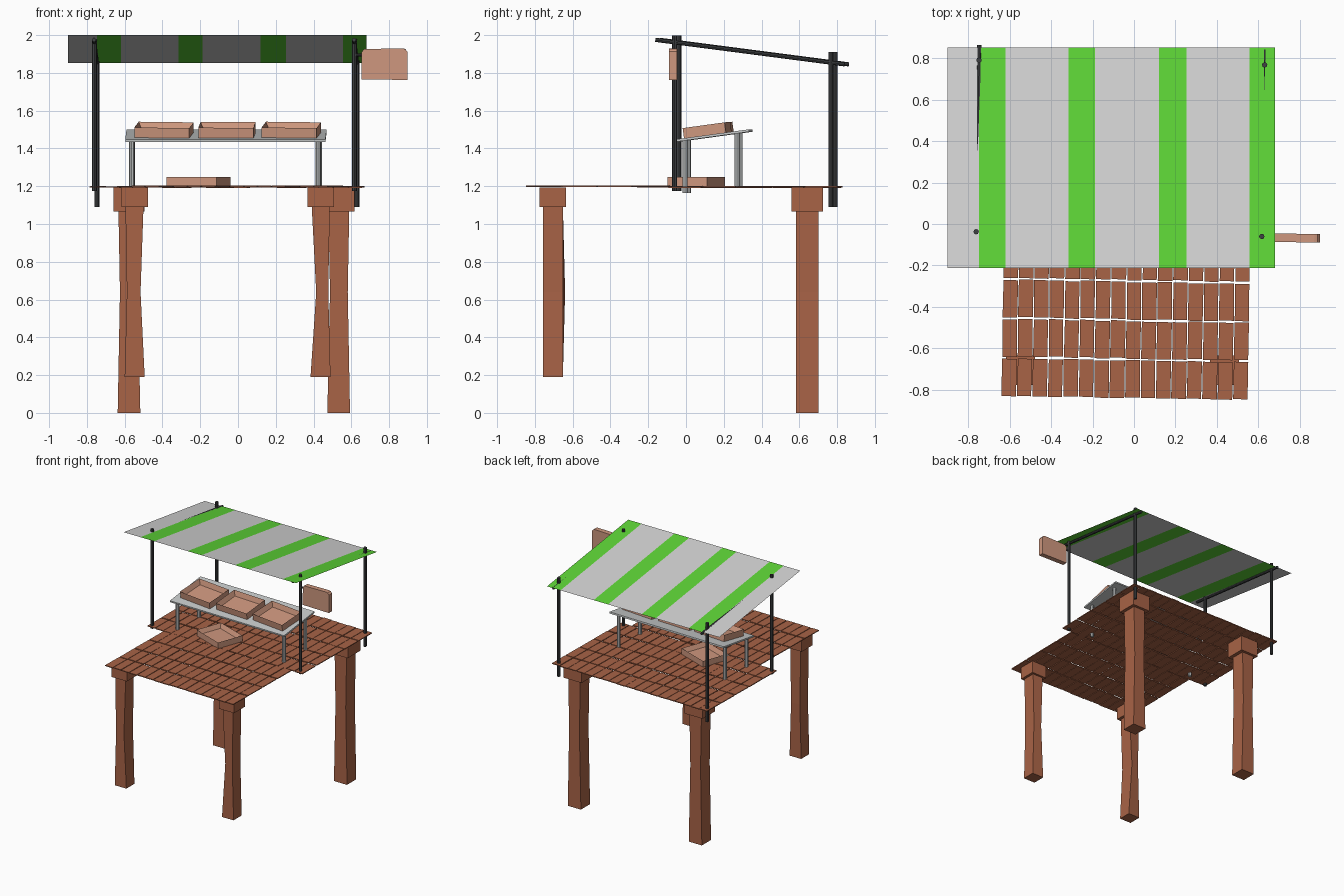
import bpy, bmesh, math, random
from mathutils import Matrix, Vector

if "Cube" in bpy.data.objects:
    bpy.data.objects.remove(bpy.data.objects["Cube"])

random.seed(4)
SKEW = Matrix.Rotation(math.radians(-0.95), 4, 'Z')   # whole stall sits slightly askew


def material(name, r, g, b):
    lin = lambda c: ((c / 255 + 0.055) / 1.055) ** 2.4 if c > 10 else c / 255 / 12.92
    m = bpy.data.materials.new(name)
    m.diffuse_color = (lin(r), lin(g), lin(b), 1)
    m.use_nodes = True
    m.node_tree.nodes["Principled BSDF"].inputs["Base Color"].default_value = m.diffuse_color
    return m


BROWN = material("brown_wood", 168, 99, 70)
CRATE = material("pale_wood", 206, 151, 126)
DARK = material("dark_metal", 62, 64, 66)
GREY = material("table_grey", 200, 203, 203)
CLOTH = material("cloth_grey", 212, 212, 212)
GREEN = material("cloth_green", 94, 213, 55)


def finish(name, bm, mats, matrix=None):
    if matrix:
        bm.transform(matrix)
    bmesh.ops.recalc_face_normals(bm, faces=bm.faces)
    me = bpy.data.meshes.new(name)
    bm.to_mesh(me)
    bm.free()
    for m in mats:
        me.materials.append(m)
    ob = bpy.data.objects.new(name, me)
    bpy.context.collection.objects.link(ob)
    return ob


def add_box(bm, c, s, rot=None):
    m = Matrix.Translation(c) @ (rot or Matrix()) @ Matrix.Diagonal((*s, 1))
    bmesh.ops.create_cube(bm, size=1, matrix=m)


def rod(name, a, b, r, mat, sides=8):
    a, b = Vector(a), Vector(b)
    bm = bmesh.new()
    bmesh.ops.create_cone(bm, cap_ends=True, segments=sides, radius1=r, radius2=r,
                          depth=(b - a).length)
    q = (b - a).to_track_quat('Z', 'Y').to_matrix().to_4x4()
    return finish(name, bm, [mat], SKEW @ Matrix.Translation((a + b) / 2) @ q)


# Heavy legs pinched at mid height, each with a block cap
def leg(name, x, y, z0, w, cap_w, cap_z, inner, bulge):
    s = 1 if x < 0 else -1            # direction of the inner side
    h = w / 2
    bm = bmesh.new()
    rings = []
    for z, pin, pout, by in ((z0, 0, 0, 0), (0.64, inner, 0.012, bulge), (cap_z + 0.01, 0.006, 0.004, 0)):
        xi, xo = x + s * (h - pin), x - s * (h - pout)
        rings.append([bm.verts.new(p) for p in
                      ((xo, y - h, z), (xi, y - h, z), (xi, y + h + by, z), (xo, y + h, z))])
    for lo, hi in zip(rings, rings[1:]):
        for i in range(4):
            j = (i + 1) % 4
            bm.faces.new((lo[i], lo[j], hi[j], hi[i]))
    bm.faces.new(rings[0])
    bm.faces.new(rings[-1])
    add_box(bm, (x, y, (cap_z + 1.193) / 2), (cap_w, cap_w, 1.193 - cap_z))
    finish(name, bm, [BROWN])


leg("front_leg_left", -0.547, -0.705, 0.19, 0.106, 0.14, 1.09, 0.022, 0.012)
leg("front_leg_right", 0.437, -0.705, 0.19, 0.106, 0.14, 1.09, 0.03, 0.012)
leg("back_leg_left", -0.577, 0.642, 0, 0.12, 0.165, 1.065, 0.014, 0)
leg("back_leg_right", 0.533, 0.642, 0, 0.12, 0.165, 1.065, 0.014, 0)


# Deck of short planks: narrow front section and wide back section
def deck(name, x0, x1, y0, y1, cols, rows, z):
    bm = bmesh.new()
    dx, dy = (x1 - x0) / cols, (y1 - y0) / rows
    for r in range(rows):
        for c in range(cols):
            rot = Matrix.Rotation(random.uniform(-0.012, 0.012), 4, 'Z')
            add_box(bm, (x0 + (c + 0.5) * dx, y0 + (r + 0.5) * dy + random.uniform(-0.003, 0.003),
                         z + random.uniform(-0.001, 0.001)),
                    (dx - random.uniform(0.003, 0.007), dy - 0.009, 0.007), rot)
    finish(name, bm, [BROWN], SKEW)


deck("deck_front", -0.627, 0.564, -0.842, -0.085, 16, 4, 1.199)
deck("deck_back", -0.788, 0.66, -0.085, 0.818, 19, 5, 1.196)

# Canopy posts, side beams and sign bracket
for side, x in (("left", -0.76), ("right", 0.617)):
    rod("front_post_" + side, (x, -0.05, 1.175), (x, -0.05, 1.998), 0.013, DARK)
    rod("back_post_" + side, (x, 0.777, 1.09), (x, 0.777, 1.91), 0.013, DARK)
    rod("canopy_beam_" + side, (x, -0.152, 1.975), (x, 0.85, 1.845), 0.011, DARK)
rod("sign_bracket", (0.617, -0.052, 1.895), (0.68, -0.052, 1.895), 0.007, DARK)

# Striped sloping canopy sheet
bm = bmesh.new()
edges = (-0.90, -0.747, -0.62, -0.315, -0.187, 0.12, 0.253, 0.557, 0.68)
cols = [(bm.verts.new((x, -0.213, 2.0)), bm.verts.new((x, 0.85, 1.853))) for x in edges]
for i, (a, b) in enumerate(zip(cols, cols[1:])):
    bm.faces.new((a[0], b[0], b[1], a[1])).material_index = i % 2
finish("canopy", bm, [CLOTH, GREEN])

# Blank hanging sign with clipped top corners
bm = bmesh.new()
outline = ((0.655, 1.765), (0.898, 1.763), (0.898, 1.912), (0.885, 1.927), (0.87, 1.93),
           (0.668, 1.926), (0.656, 1.91))
face = bm.faces.new([bm.verts.new((x, -0.075, z)) for x, z in outline])
ext = bmesh.ops.extrude_face_region(bm, geom=[face])
bmesh.ops.translate(bm, vec=(0, 0.041, 0),
                    verts=[v for v in ext["geom"] if isinstance(v, bmesh.types.BMVert)])
finish("sign_board", bm, [CRATE], SKEW)

# Sloping display table
TILT = Matrix.Rotation(math.radians(7.8), 4, 'X')
bm = bmesh.new()
add_box(bm, (-0.066, 0.146, 1.468), (1.06, 0.395, 0.013), TILT)
finish("table_top", bm, [GREY], SKEW)
for side, x in (("left", -0.563), ("right", 0.425)):
    rod("table_front_leg_" + side, (x, 0.002, 1.165), (x, 0.002, 1.447), 0.014, GREY)
    rod("table_back_leg_" + side, (x, 0.277, 1.198), (x, 0.277, 1.484), 0.014, GREY)


# Open crates
def crate(name, w, d, h, matrix):
    bm = bmesh.new()
    add_box(bm, (0, 0, h / 2), (w, d, h))
    bm.faces.ensure_lookup_table()
    bm.normal_update()
    top = max(bm.faces, key=lambda f: f.normal.z)
    bmesh.ops.inset_region(bm, faces=[top], thickness=0.026)
    bmesh.ops.translate(bm, verts=top.verts[:], vec=(0, 0, 0.014 - h))
    finish(name, bm, [CRATE], matrix)


for side, x, turn in (("left", -0.394, -5), ("middle", -0.06, -2), ("right", 0.28, -5)):
    crate("table_crate_" + side, 0.292, 0.225, 0.054,
          SKEW @ Matrix.Translation((x, 0.12, 1.471)) @ TILT
          @ Matrix.Rotation(math.radians(turn), 4, 'Z'))
crate("floor_crate", 0.28, 0.222, 0.05,
      Matrix.Translation((-0.208, 0.055, 1.2)) @ Matrix.Rotation(math.radians(-20), 4, 'Z'))
